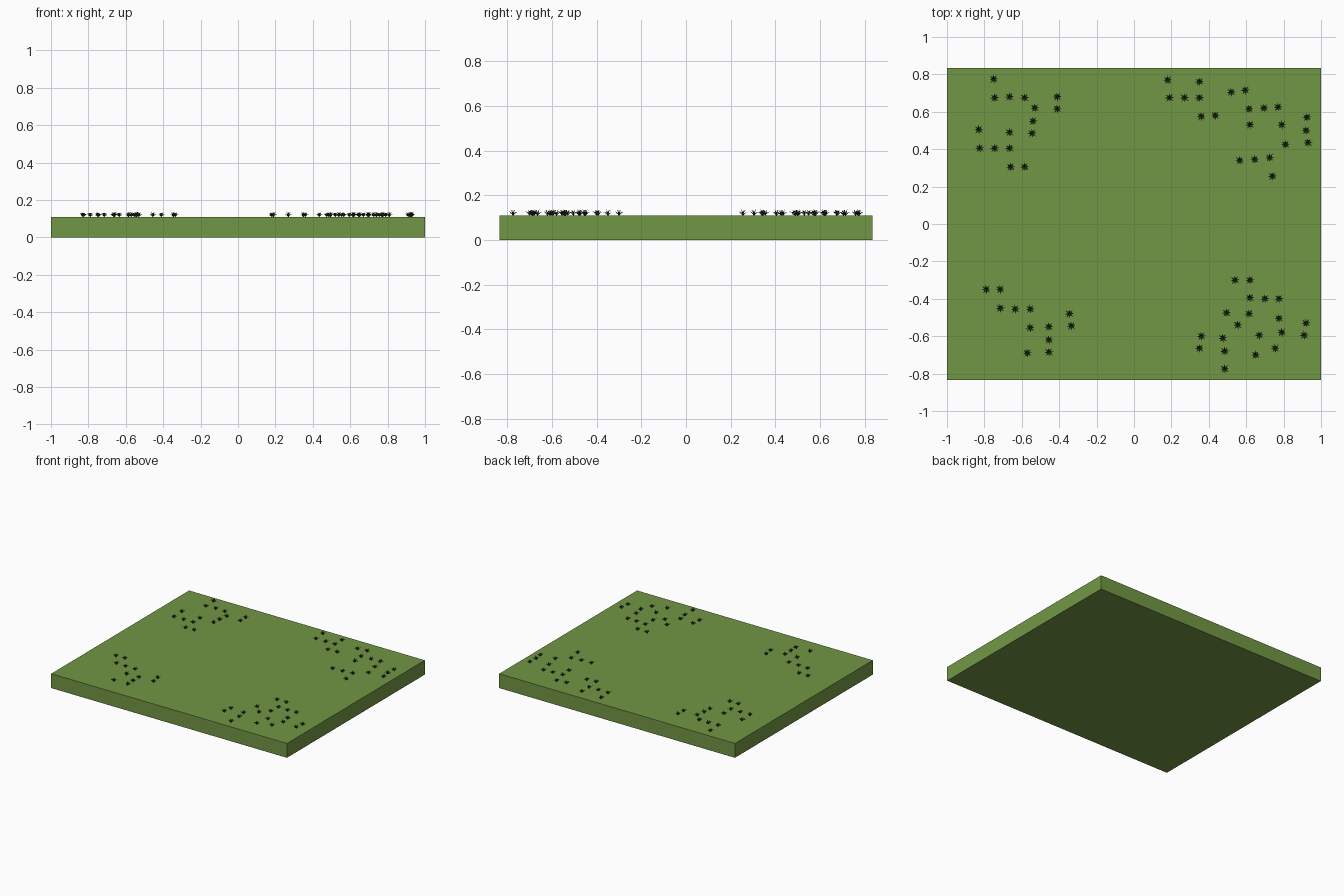
import bpy, bmesh, math
from mathutils import Vector

if "Cube" in bpy.data.objects:
    bpy.data.objects.remove(bpy.data.objects["Cube"])

TOP = 0.11


def material(name, color):
    m = bpy.data.materials.new(name)
    m.diffuse_color = (*color, 1)
    m.use_nodes = True
    m.node_tree.nodes["Principled BSDF"].inputs["Base Color"].default_value = m.diffuse_color
    return m


def finish(bm, name, mat):
    me = bpy.data.meshes.new(name)
    bm.to_mesh(me)
    bm.free()
    me.materials.append(mat)
    ob = bpy.data.objects.new(name, me)
    bpy.context.collection.objects.link(ob)
    return ob


def blade(bm, base, angle, reach, height, width):
    # Flat tapered leaf: root, widest middle, pointed arching tip
    out = Vector((math.cos(angle), math.sin(angle), 0))
    side = Vector((-out.y, out.x, 0)) * width / 2
    up = Vector((0, 0, 1))
    mid = base + out * reach * 0.5 + up * height * 0.75
    tip = base + out * reach + up * height
    a, b, c, d, e = [bm.verts.new(p) for p in
                     (base - side * 0.6, base + side * 0.6, mid + side, mid - side, tip)]
    bm.faces.new((a, b, c, d))
    bm.faces.new((d, c, e))


def tuft(bm, x, y):
    base = Vector((x, y, TOP))
    for i in range(8):
        a = i * math.tau / 8 + 0.1
        blade(bm, base, a, 0.027 if i % 2 else 0.025, 0.013 + 0.003 * (i % 3), 0.006)
    for i in range(6):
        blade(bm, base, i * math.tau / 6 + 0.4, 0.013, 0.02 + 0.003 * (i % 3), 0.005)


grass = material("grass_green", (0.17, 0.31, 0.06))
dark = material("tuft_green", (0.03, 0.065, 0.018))

# Ground slab
bm = bmesh.new()
bmesh.ops.create_cube(bm, size=1)
for v in bm.verts:
    v.co = (v.co.x * 2, v.co.y * 1.67, (v.co.z + 0.5) * TOP)
finish(bm, "ground_slab", grass)

# Tuft positions in each corner
back_left = [(-.75, .775), (-.745, .675), (-.665, .68), (-.585, .675), (-.41, .68),
             (-.41, .615), (-.53, .62), (-.54, .55), (-.545, .485), (-.665, .49),
             (-.83, .505), (-.825, .405), (-.745, .405), (-.665, .405), (-.66, .305),
             (-.585, .305)]
back_right = [(.18, .77), (.35, .76), (.19, .675), (.27, .675), (.35, .675), (.36, .575),
              (.435, .58), (.52, .705), (.595, .715), (.615, .615), (.695, .62), (.77, .625),
              (.62, .53), (.79, .53), (.925, .57), (.92, .5), (.93, .435), (.81, .425),
              (.565, .34), (.645, .345), (.725, .355), (.74, .255)]
front_left = [(-.79, -.35), (-.715, -.35), (-.715, -.45), (-.635, -.455), (-.555, -.455),
              (-.555, -.555), (-.455, -.55), (-.455, -.62), (-.455, -.685), (-.57, -.69),
              (-.345, -.48), (-.335, -.545)]
front_right = [(.54, -.3), (.62, -.3), (.62, -.395), (.7, -.4), (.775, -.4), (.775, -.505),
               (.79, -.58), (.92, -.53), (.91, -.595), (.755, -.665), (.67, -.595),
               (.65, -.7), (.615, -.48), (.555, -.54), (.495, -.475), (.475, -.61),
               (.485, -.68), (.485, -.775), (.36, -.6), (.35, -.665)]

for name, spots in (("back_left", back_left), ("back_right", back_right),
                    ("front_left", front_left), ("front_right", front_right)):
    bm = bmesh.new()
    for x, y in spots:
        tuft(bm, x, y)
    finish(bm, "grass_tufts_" + name, dark)
